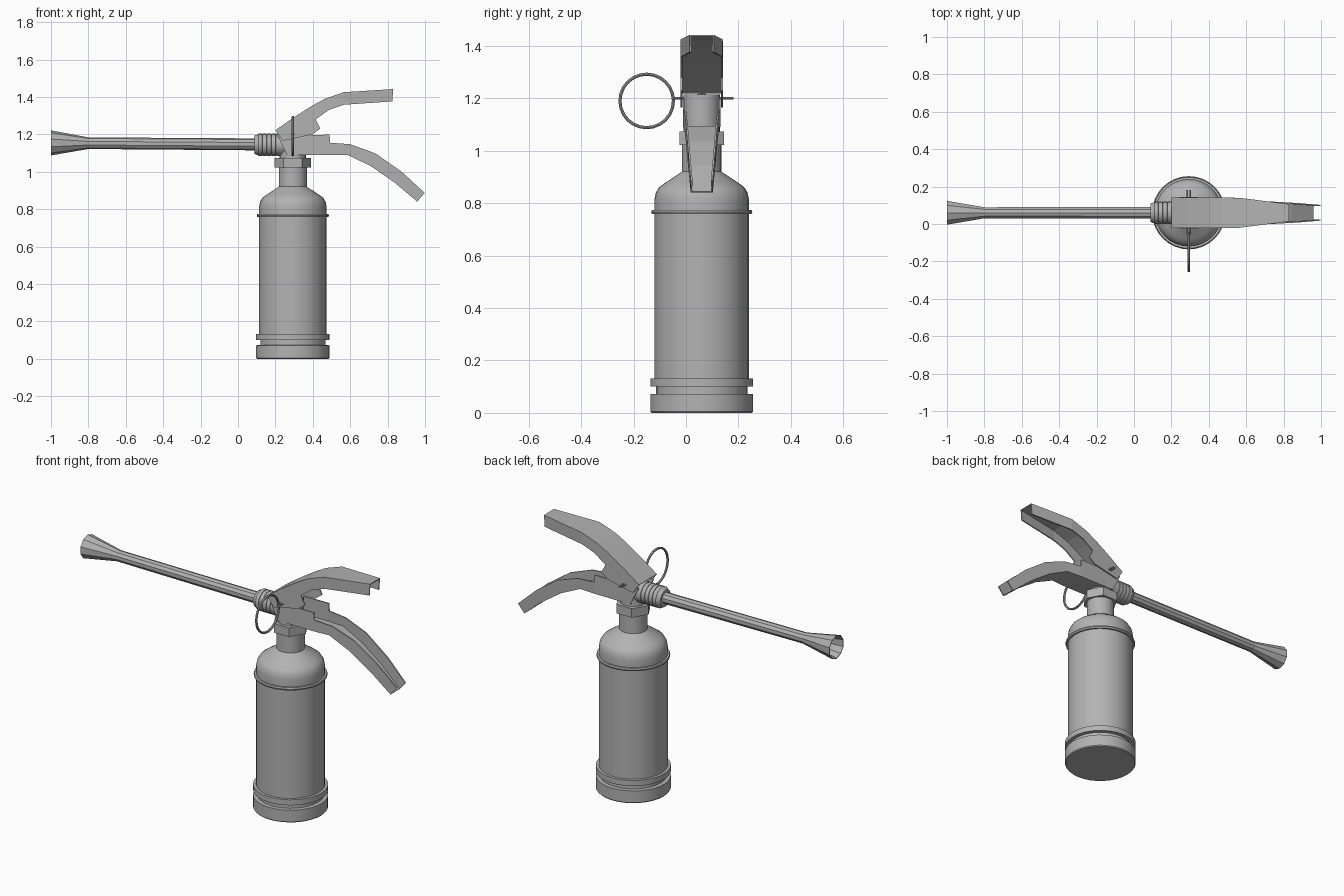
import bpy, bmesh, math
from mathutils import Matrix, Vector

if "Cube" in bpy.data.objects:
    bpy.data.objects.remove(bpy.data.objects["Cube"])

CX, CY = 0.293, 0.06     # tank axis
HOSE_Z = 1.144           # coupling axis height

grey = bpy.data.materials.new("dark_grey")
grey.diffuse_color = (0.45, 0.45, 0.45, 1)
grey.use_nodes = True
grey.node_tree.nodes["Principled BSDF"].inputs["Base Color"].default_value = grey.diffuse_color


def make_object(name, bm, smooth=False):
    bmesh.ops.remove_doubles(bm, verts=bm.verts, dist=1e-5)
    bmesh.ops.recalc_face_normals(bm, faces=bm.faces)
    me = bpy.data.meshes.new(name)
    bm.to_mesh(me)
    bm.free()
    me.materials.append(grey)
    ob = bpy.data.objects.new(name, me)
    bpy.context.collection.objects.link(ob)
    if smooth:
        bpy.ops.object.select_all(action='DESELECT')
        bpy.context.view_layer.objects.active = ob
        ob.select_set(True)
        bpy.ops.object.shade_smooth_by_angle(angle=math.radians(30))
    return ob


def lathe(name, profile, sides, matrix, smooth=False, closed=False):
    """Revolve (radius, height) points around local z."""
    bm = bmesh.new()
    rings = []
    for r, h in profile:
        if r == 0:
            rings.append([bm.verts.new(matrix @ Vector((0, 0, h)))] * sides)
            continue
        rings.append([bm.verts.new(matrix @ Vector((
            r * math.cos(math.tau * i / sides), r * math.sin(math.tau * i / sides), h)))
            for i in range(sides)])
    pairs = list(zip(rings, rings[1:]))
    if closed:
        pairs.append((rings[-1], rings[0]))
    for a, b in pairs:
        for i in range(sides):
            j = (i + 1) % sides
            bm.faces.new(list(dict.fromkeys((a[i], a[j], b[j], b[i]))))
    return make_object(name, bm, smooth)


def channel(name, stations, thickness=0.007):
    """U-shaped sheet: each station is (web x, web z, lip x, lip z, half width)."""
    bm = bmesh.new()
    rows = []
    for wx, wz, lx, lz, w in stations:
        rows.append([bm.verts.new(p) for p in (
            (lx, CY - w, lz), (wx, CY - w, wz), (wx, CY + w, wz), (lx, CY + w, lz))])
    for a, b in zip(rows, rows[1:]):
        for i in range(3):
            bm.faces.new((a[i], a[i + 1], b[i + 1], b[i]))
    ob = make_object(name, bm)
    # aim the normals outwards so the sheet thickens inwards
    me = ob.data
    web = me.polygons[1]
    lip_side = Vector(stations[0][2:4]) - Vector(stations[0][0:2])
    if web.normal.x * lip_side.x + web.normal.z * lip_side.y > 0:
        me.flip_normals()
    mod = ob.modifiers.new("thickness", 'SOLIDIFY')
    mod.thickness = thickness
    mod.offset = -1
    return ob


upright = Matrix.Translation((CX, CY, 0))
along_x = Matrix.Translation((0, CY, HOSE_Z)) @ Matrix.Rotation(math.pi / 2, 4, 'Y')
hose_axis = (Matrix.Translation((0, CY, HOSE_Z + 0.003))
             @ Matrix.Rotation(math.pi / 2 + 0.007, 4, 'Y'))

# Tank with base bands, upper ring, shoulder and neck
lathe("tank", [
    (0, 0), (0.192, 0), (0.196, 0.005), (0.196, 0.072), (0.174, 0.073), (0.174, 0.1),
    (0.196, 0.1), (0.196, 0.132), (0.18, 0.132), (0.18, 0.758), (0.19, 0.758),
    (0.193, 0.766), (0.19, 0.774), (0.18, 0.774), (0.18, 0.815), (0.175, 0.84),
    (0.163, 0.86), (0.142, 0.876), (0.075, 0.92), (0.075, 1.03), (0, 1.03)],
    32, upright, smooth=True)

# Hexagonal neck nut and the valve stem held between the handles
lathe("neck_nut", [(0, 1.022), (0.097, 1.022), (0.097, 1.074), (0, 1.074)], 6, upright)
lathe("valve_stem", [(0, 1.06), (0.07, 1.06), (0.07, 1.215), (0, 1.215)], 24, upright, smooth=True)

# Lightly ribbed hose coupling
coupling = [(0, 0.088), (0.048, 0.088), (0.056, 0.106)]
for i in range(4):
    x = 0.11 + i * 0.024
    coupling += [(0.06, x), (0.06, x + 0.019), (0.057, x + 0.02), (0.057, x + 0.023)]
coupling += [(0.06, 0.206), (0.06, 0.285), (0, 0.285)]
lathe("hose_coupling", coupling, 20, along_x, smooth=True)

# Hose tube and flared open nozzle
lathe("hose_and_nozzle", [(0, 0.1), (0.032, 0.1), (0.031, -0.8), (0.067, -1.0),
                          (0.063, -1.0), (0.026, -0.8), (0, -0.8)], 10, hose_axis)

# Squeeze lever, open underneath
channel("upper_lever", [
    (0.20, 1.222, 0.24, 1.165, 0.081), (0.29, 1.285, 0.40, 1.20, 0.081),
    (0.36, 1.33, 0.44, 1.23, 0.081), (0.40, 1.355, 0.415, 1.28, 0.081),
    (0.465, 1.39, 0.485, 1.33, 0.081), (0.565, 1.425, 0.565, 1.358, 0.08),
    (0.83, 1.442, 0.825, 1.376, 0.046)])

# Carry handle, open on top
channel("lower_handle", [
    (0.262, 1.09, 0.21, 1.195, 0.072), (0.483, 1.09, 0.49, 1.198, 0.072),
    (0.487, 1.09, 0.492, 1.155, 0.072), (0.585, 1.09, 0.60, 1.147, 0.066),
    (0.71, 1.03, 0.735, 1.098, 0.06), (0.84, 0.94, 0.875, 1.0, 0.052),
    (0.958, 0.84, 0.998, 0.887, 0.042)])

# Safety pin: two thin prongs through the handles
for side, label in ((-1, "left"), (1, "right")):
    across = Matrix.Translation((CX + side * 0.007, CY, 1.2)) @ Matrix.Rotation(-math.pi / 2, 4, 'X')
    lathe("safety_pin_" + label, [(0, -0.115), (0.004, -0.115), (0.004, 0.122), (0, 0.122)], 8, across)

# Pull ring
ring_frame = Matrix.Translation((CX, -0.15, 1.19)) @ Matrix.Rotation(math.pi / 2, 4, 'Y')
lathe("pull_ring", [(0.102 + 0.006 * math.cos(math.tau * k / 8), 0.007 * math.sin(math.tau * k / 8))
                    for k in range(8)], 24, ring_frame, smooth=True, closed=True)
